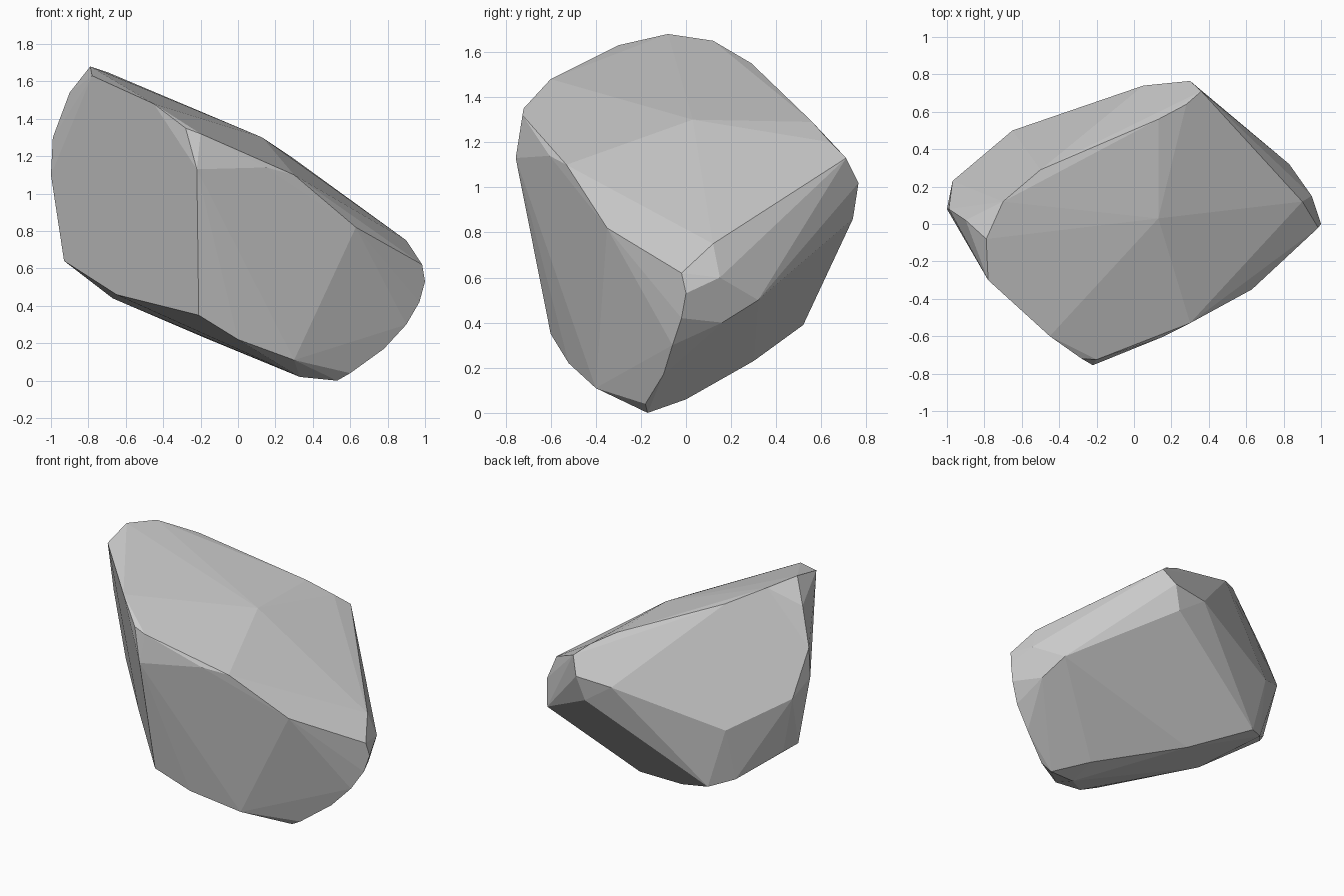
import bpy, bmesh
from math import radians

if "Cube" in bpy.data.objects:
    bpy.data.objects.remove(bpy.data.objects["Cube"])

# A faceted boulder: the convex hull of a few ridge lines
top_ridges = [(-.79, -.08, 1.68), (-.78, -.3, 1.63), (-.45, -.6, 1.48), (-.28, -.72, 1.35),
              (-.7, .12, 1.65), (-.5, .29, 1.55), (.13, .56, 1.29), (.28, .64, 1.2),
              (.13, .03, 1.3), (.31, .25, 1.18), (.41, .62, 1.09), (.36, .71, 1.13)]
front_ridge = [(-.22, -.755, 1.13), (-.21, -.6, .35), (-.2, -.725, 1.32), (.15, -.605, 1.14),
               (.3, -.53, 1.1), (.63, -.35, .82), (0, -.52, .22), (.3, -.4, .11)]
right_tip = [(1, 0, .53), (.985, -.02, .62), (.9, .12, .75), (.95, .15, .6), (.97, -.02, .42),
             (.9, -.06, .3), (.78, -.1, .17), (.88, .16, .4), (.83, .32, .5)]
left_end = [(-1, .08, 1.1), (-.99, .08, 1.3), (-.9, .02, 1.54), (-.97, .23, 1.0),
            (-.93, .11, .64), (-.65, -.15, .46), (-.88, .2, .61)]
back_and_base = [(.3, .765, 1.02), (.05, .74, 1.0), (-.65, .5, .8), (-.53, .52, .39),
                 (-.67, .42, .44), (-.18, .3, .23), (.53, -.17, 0), (.6, -.18, .04),
                 (.33, -.2, .02), (.35, 0, .06), (.25, .74, .86)]

bm = bmesh.new()
for ridge in (top_ridges, front_ridge, right_tip, left_end, back_and_base):
    for p in ridge:
        bm.verts.new(p)
hull = bmesh.ops.convex_hull(bm, input=bm.verts[:])
loose = {v for v in hull["geom_interior"] + hull["geom_unused"]
         if isinstance(v, bmesh.types.BMVert)}
bmesh.ops.delete(bm, geom=list(loose), context='VERTS')

# Merge nearly flat triangles into broad facets
bmesh.ops.dissolve_limit(bm, angle_limit=radians(3), verts=bm.verts[:], edges=bm.edges[:])
bmesh.ops.recalc_face_normals(bm, faces=bm.faces[:])

mesh = bpy.data.meshes.new("boulder")
bm.to_mesh(mesh)
bm.free()
boulder = bpy.data.objects.new("boulder", mesh)
bpy.context.collection.objects.link(boulder)
